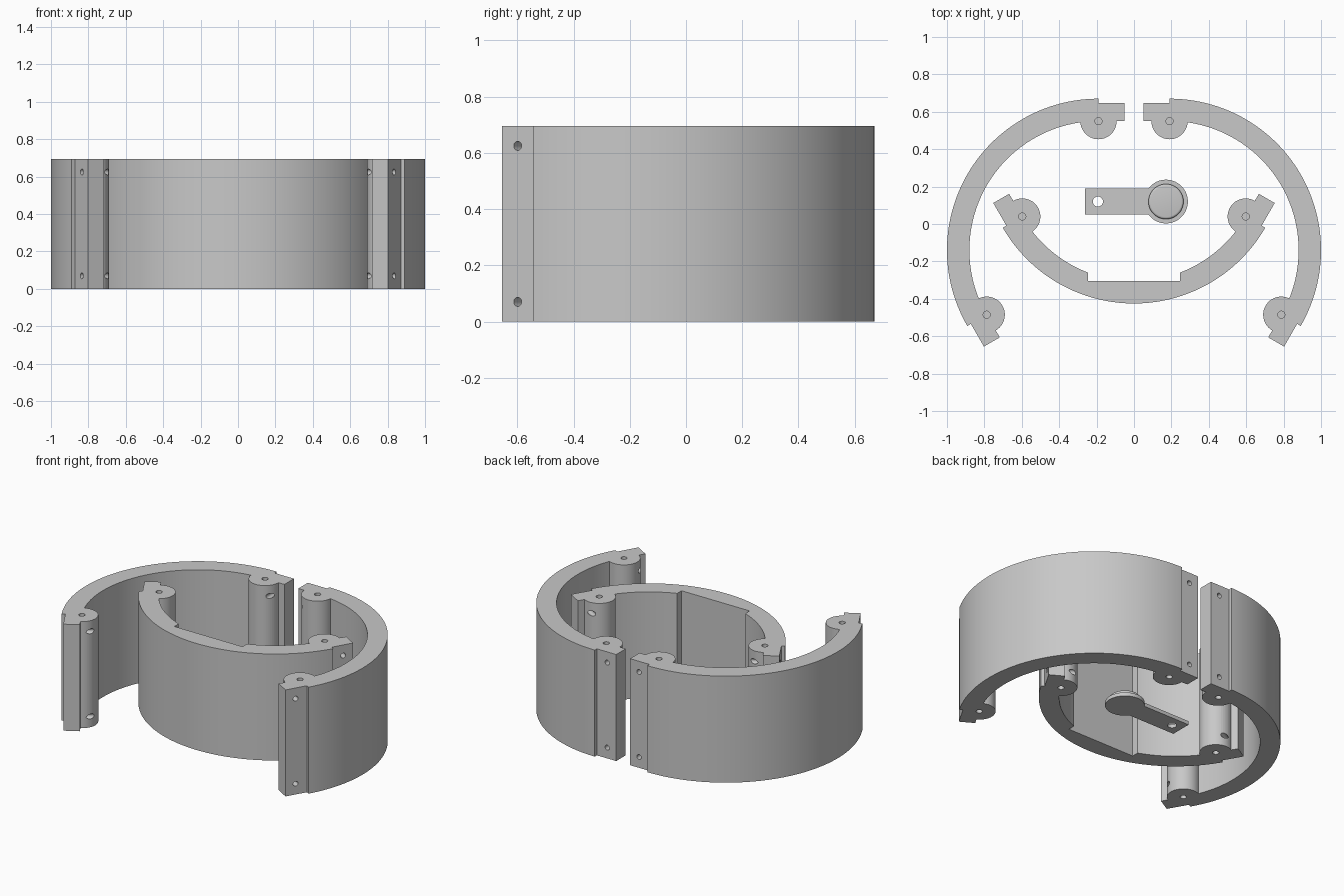
import bpy, bmesh, math
from mathutils import Matrix, Vector

if "Cube" in bpy.data.objects:
    bpy.data.objects.remove(bpy.data.objects["Cube"])

H = 0.695                       # wall height
R_OUT, R_IN, R_TAB = 0.81, 0.69, 0.788
BOSS, TAB, HALF = 0.097, 0.14, math.radians(60)

grey = bpy.data.materials.new("plain grey")
grey.diffuse_color = (0.58, 0.58, 0.58, 1)
grey.use_nodes = True
grey.node_tree.nodes["Principled BSDF"].inputs["Base Color"].default_value = grey.diffuse_color


def new_object(name, bm):
    bmesh.ops.recalc_face_normals(bm, faces=bm.faces)
    mesh = bpy.data.meshes.new(name)
    bm.to_mesh(mesh)
    bm.free()
    mesh.materials.append(grey)
    ob = bpy.data.objects.new(name, mesh)
    bpy.context.collection.objects.link(ob)
    return ob


def extrude(name, pts, height):
    bm = bmesh.new()
    face = bm.faces.new([bm.verts.new((x, y, 0)) for x, y in pts])
    top = bmesh.ops.extrude_face_region(bm, geom=[face])["geom"]
    bmesh.ops.translate(bm, vec=(0, 0, height),
                        verts=[v for v in top if isinstance(v, bmesh.types.BMVert)])
    return new_object(name, bm)


def add_cylinder(bm, centre, axis, radius, length, segments=24):
    turn = Vector((0, 0, 1)).rotation_difference(Vector(axis)).to_matrix().to_4x4()
    bmesh.ops.create_cone(bm, cap_ends=True, segments=segments, radius1=radius,
                          radius2=radius, depth=length,
                          matrix=Matrix.Translation(centre) @ turn)


def cut(ob, bm):
    cutter = new_object("hole_cutter", bm)
    cutter.hide_render = True
    mod = ob.modifiers.new("holes", 'BOOLEAN')
    mod.operation, mod.solver, mod.object = 'DIFFERENCE', 'EXACT', cutter
    bpy.context.view_layer.objects.active = ob
    bpy.ops.object.modifier_apply(modifier=mod.name)
    bpy.data.objects.remove(cutter)


def smooth(ob):
    bpy.ops.object.select_all(action='DESELECT')
    ob.select_set(True)
    bpy.context.view_layer.objects.active = ob
    bpy.ops.object.shade_smooth_by_angle(angle=math.radians(30))


def arc(r, a0, a1, n):
    return [(r * math.cos(a0 + (a1 - a0) * i / n), r * math.sin(a0 + (a1 - a0) * i / n))
            for i in range(n + 1)]


def end_point(radial, tangent):
    # point measured from the +60 degree end of the arc
    c, s = math.cos(HALF), math.sin(HALF)
    return (radial * c - tangent * s, radial * s + tangent * c)


def wall_segment(name, location, angle, flat=False):
    # upper half of the plan: outer arc, stepped tab, round boss, inner arc
    half = arc(R_OUT, 0, HALF, 36)
    half += [end_point(R_TAB, 0), end_point(R_TAB, TAB), end_point(R_IN, TAB)]
    meet = 2 * math.asin(BOSS / (2 * R_IN))
    a0, a1 = math.pi / 2, 1.5 * math.pi - meet / 2
    for i in range(25):
        a = a0 + (a1 - a0) * i / 24
        half.append(end_point(R_IN + BOSS * math.cos(a), BOSS * math.sin(a)))
    if flat:
        half += arc(R_IN, HALF - meet, math.asin(0.246 / R_IN), 20)[1:]
        half.append((R_IN, 0.246))
    else:
        half += arc(R_IN, HALF - meet, 0, 32)[1:]
    mirror = [(x, -y) for x, y in reversed(half) if abs(y) > 1e-6]
    ob = extrude(name, half + mirror, H)

    # blind pin holes in the bosses, cross holes through the tabs
    bm = bmesh.new()
    c, s = math.cos(HALF), math.sin(HALF)
    for side in (1, -1):
        px, py = end_point(R_IN, 0)
        tx, ty = end_point(0.72, 0.075)
        for z_pin, z_tab in ((0, 0.07), (H, H - 0.07)):
            add_cylinder(bm, (px, py * side, z_pin), (0, 0, 1), 0.019, 0.2)
            add_cylinder(bm, (tx, ty * side, z_tab), (c, s * side, 0), 0.016, 0.36)
    cut(ob, bm)
    ob.location = (*location, 0)
    ob.rotation_euler.z = math.radians(angle)
    smooth(ob)


wall_segment("right_wall", (0.19, -0.14), 30)
wall_segment("left_wall", (-0.19, -0.14), 150)
wall_segment("front_wall_with_flat", (0, 0.385), -90, flat=True)

# latch lever: round head with a straight arm, pierced near its end
HX, HY, HR, ARM = 0.171, 0.12, 0.117, 0.07
a = math.asin(ARM / HR)
head = [(HX + x, HY + y) for x, y in arc(HR, -math.pi + a, math.pi - a, 48)]
lever = extrude("lever_plate", head + [(-0.262, HY + ARM), (-0.262, HY - ARM)], 0.024)
bm = bmesh.new()
add_cylinder(bm, (-0.193, HY, 0.01), (0, 0, 1), 0.027, 0.2, 32)
cut(lever, bm)
smooth(lever)

# raised button on the lever head, with a rounded rim
bm = bmesh.new()
add_cylinder(bm, (HX, HY, 0.039), (0, 0, 1), 0.094, 0.034, 48)
rim = [e for e in bm.edges if all(v.co.z > 0.05 for v in e.verts)]
bmesh.ops.bevel(bm, geom=rim, offset=0.012, segments=4, profile=0.5, affect='EDGES')
smooth(new_object("lever_button", bm))
